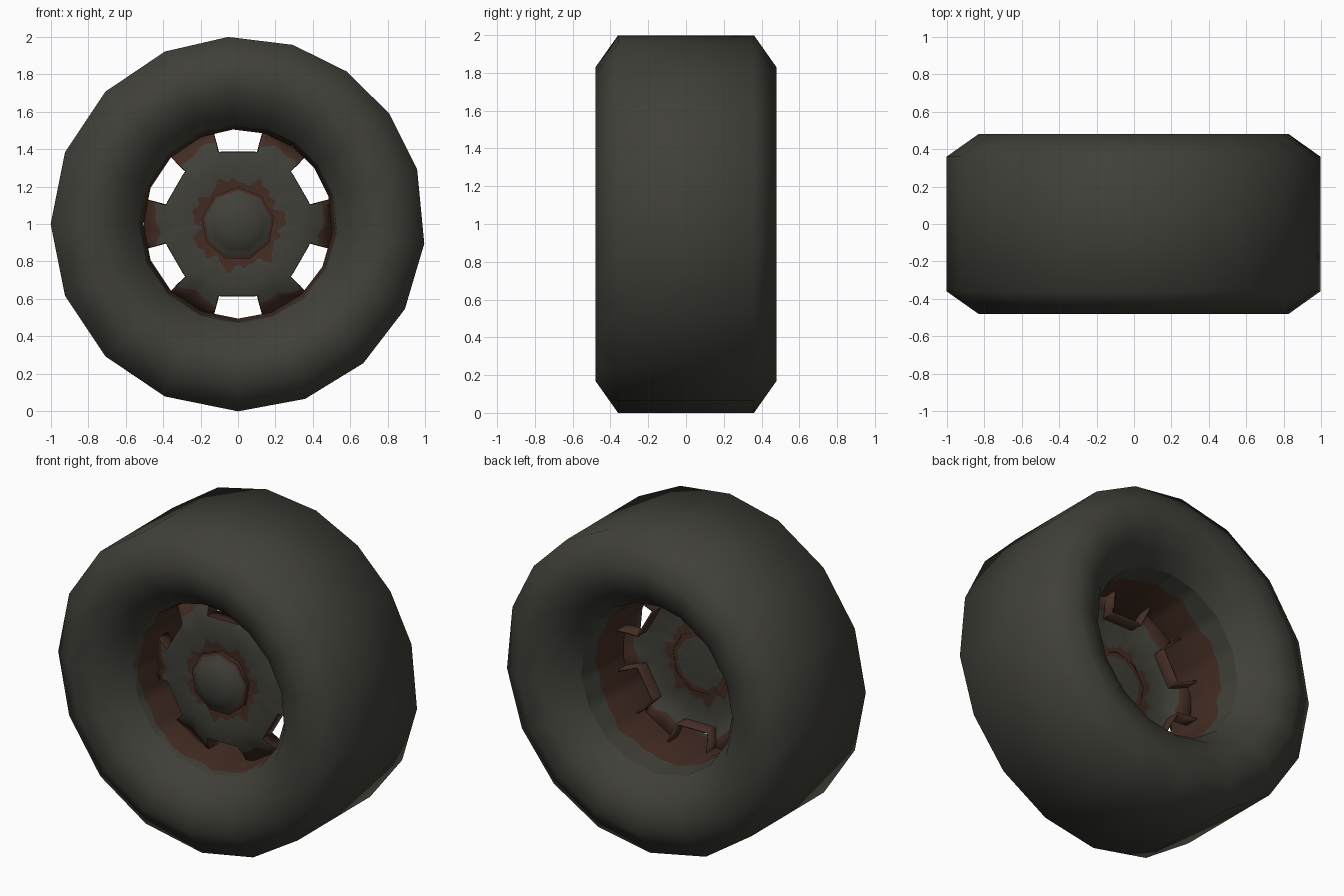
import bpy, bmesh
from math import sin, cos, radians, pi, atan2, hypot

cube = bpy.data.objects.get("Cube")
if cube:
    bpy.data.objects.remove(cube, do_unlink=True)


def make_material(name, rgb):
    mat = bpy.data.materials.new(name)
    mat.use_nodes = True
    mat.diffuse_color = (*rgb, 1)
    mat.node_tree.nodes["Principled BSDF"].inputs["Base Color"].default_value = (*rgb, 1)
    return mat


RUBBER = make_material("weathered dark grey", (0.051, 0.050, 0.040))
RUST = make_material("dark rust", (0.056, 0.026, 0.017))
GREY, BROWN = 0, 1


def polygon_ring(angles, steps=1):
    """Unit polygon with corners at the angles, each side split into steps."""
    corners = [(cos(radians(a)), sin(radians(a))) for a in angles]
    ring = []
    for i, (ax, az) in enumerate(corners):
        bx, bz = corners[(i + 1) % len(corners)]
        for s in range(steps):
            t = s / steps
            ring.append((ax + (bx - ax) * t, az + (bz - az) * t))
    return ring


def ragged(a):
    """Uneven outline for the edges of rust patches."""
    return 0.5 * sin(7 * a + 1) + 0.35 * sin(13 * a) + 0.3 * sin(22 * a + 2)


def lathe(ring, rows):
    """Rows: radius, y, radius raggedness, y raggedness, colour of the band after it."""
    bm = bmesh.new()
    loops = []
    for r, y, wr, wy, _ in rows:
        loop = []
        for x, z in ring:
            w = ragged(atan2(z, x))
            rr = r + wr * w
            loop.append(bm.verts.new((x * rr, y + wy * w, z * rr + 1)))
        loops.append(loop)
    n = len(ring)
    for k in range(len(rows) - 1):
        for i in range(n):
            j = (i + 1) % n
            f = bm.faces.new((loops[k][i], loops[k][j], loops[k + 1][j], loops[k + 1][i]))
            f.material_index = rows[k][4]
    return bm


def finish(bm, name, angle=180, thickness=0, flip=False):
    bmesh.ops.remove_doubles(bm, verts=bm.verts, dist=0.0005)
    bmesh.ops.recalc_face_normals(bm, faces=bm.faces)
    if flip:
        bmesh.ops.reverse_faces(bm, faces=bm.faces)
    mesh = bpy.data.meshes.new(name)
    bm.to_mesh(mesh)
    bm.free()
    mesh.materials.append(RUBBER)
    mesh.materials.append(RUST)
    obj = bpy.data.objects.new(name, mesh)
    bpy.context.collection.objects.link(obj)
    if thickness:
        mod = obj.modifiers.new("thickness", "SOLIDIFY")
        mod.thickness = thickness
        mod.offset = 0
    bpy.ops.object.select_all(action="DESELECT")
    obj.select_set(True)
    bpy.context.view_layer.objects.active = obj
    bpy.ops.object.shade_smooth_by_angle(angle=radians(angle))
    return obj


# Tyre: seventeen uneven sides, mirrored profile from front lip to back lip
tyre_angles = [-180, -157.5, -135, -113, -90, -69, -48, -27, -6,
               17, 36, 54.5, 73, 93, 113, 135, 157.5]
half = [(0.53, 0.29), (0.60, 0.39), (0.70, 0.455), (0.83, 0.48), (1.0, 0.36)]
profile = [(r, -y) for r, y in half] + [(r, y) for r, y in reversed(half)]
finish(lathe(polygon_ring(tyre_angles), [(r, y, 0, 0, GREY) for r, y in profile]), "tyre")

# Rim barrel: open tube inside the tyre with a ragged rust band
barrel_rows = [(0.53, -0.29, 0, 0, GREY), (0.522, -0.25, 0, 0.02, BROWN),
               (0.505, -0.10, 0, 0, BROWN), (0.505, 0.06, 0, 0, BROWN),
               (0.515, 0.16, 0, 0.025, GREY), (0.53, 0.29, 0, 0, GREY)]
finish(lathe(polygon_ring(tyre_angles, 6), barrel_rows), "rim_barrel", flip=True)

# Wheel disc: six spokes left between six windows
corner_angles = []
for k in range(6):
    centre = 60 * k + 30
    corner_angles += [centre - 15.5, centre + 15.5]
disc_rows = [(0.0, -0.15, 0, 0, GREY), (0.16, -0.15, 0, 0, BROWN),
             (0.24, -0.16, 0.035, 0, GREY), (0.33, -0.165, 0, 0, GREY),
             (0.395, -0.15, 0, 0, GREY), (0.45, -0.125, 0.025, 0, BROWN),
             (0.515, -0.09, 0, 0, BROWN)]
bm = lathe(polygon_ring(corner_angles, 10), disc_rows)


def in_window(p):
    a = (atan2(p.z - 1, p.x) * 180 / pi) % 60
    return 14.5 < a < 45.5 and hypot(p.x, p.z - 1) > 0.385


bmesh.ops.remove_doubles(bm, verts=bm.verts, dist=0.0005)
cut = [f for f in bm.faces if in_window(f.calc_center_median())
       and all(hypot(v.co.x, v.co.z - 1) > 0.375 for v in f.verts)]
bmesh.ops.delete(bm, geom=cut, context="FACES")

# Flanges folded back around each window
border = [e for e in bm.edges if e.is_boundary
          and not all(v.co.y > -0.095 for v in e.verts)]
old = set(bm.faces)
new = bmesh.ops.extrude_edge_only(bm, edges=border)["geom"]
for v in new:
    if isinstance(v, bmesh.types.BMVert):
        v.co.y += 0.085
for f in bm.faces:
    if f not in old:
        f.material_index = BROWN
finish(bm, "wheel_disc", angle=35, thickness=0.012)

# Hub cap: nine-sided dome with a rusted foot
hub_rows = [(0.0, -0.255, 0, 0, GREY), (0.08, -0.248, 0, 0, GREY),
            (0.14, -0.225, 0, 0, GREY), (0.178, -0.19, 0, 0, BROWN),
            (0.195, -0.185, 0, 0, BROWN), (0.195, -0.145, 0, 0, GREY)]
finish(lathe(polygon_ring([90 + 40 * k for k in range(9)]), hub_rows), "hub_cap", angle=50, flip=False)
